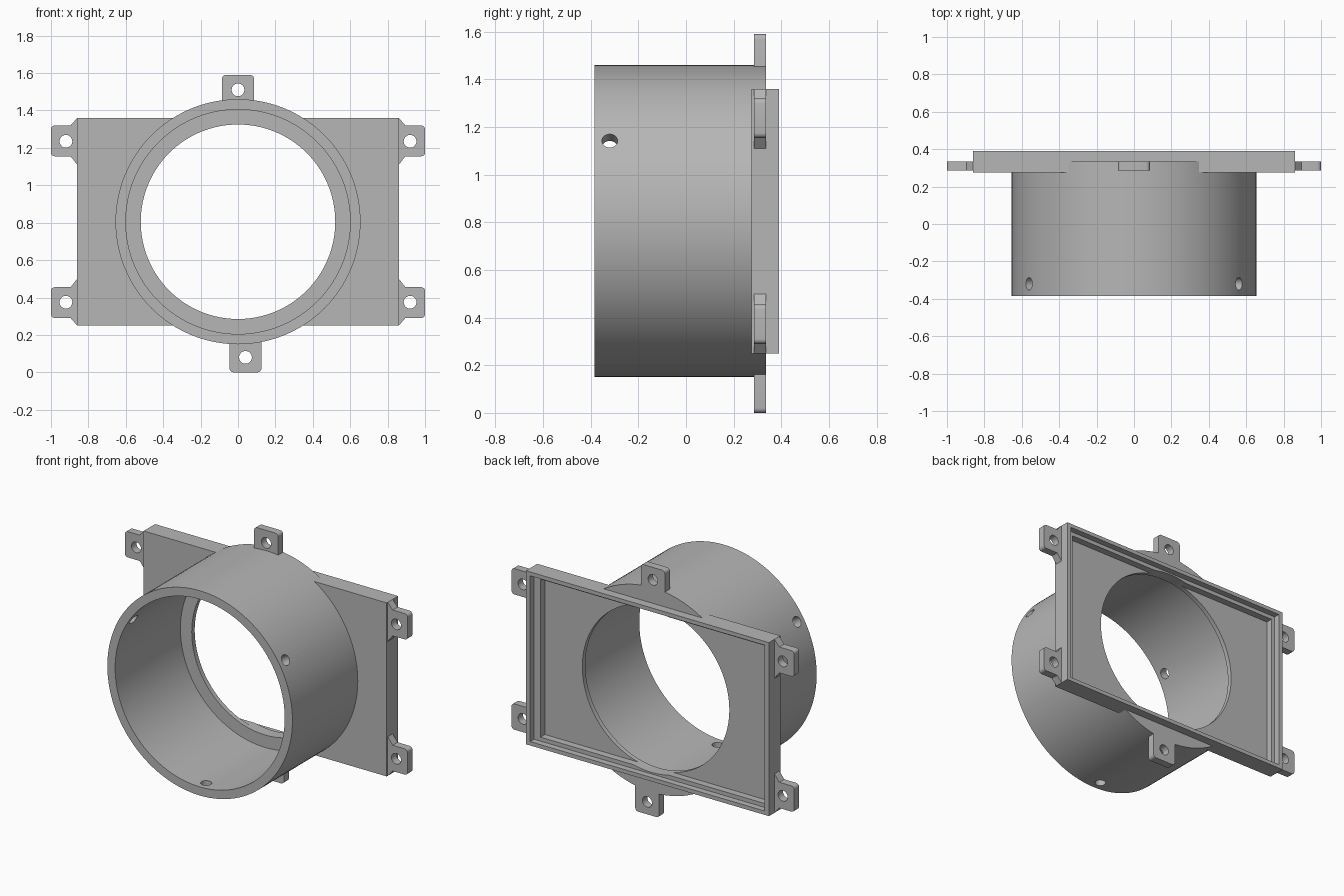
import bpy, bmesh, math
from mathutils import Matrix

cube = bpy.data.objects.get("Cube")
if cube:
    bpy.data.objects.remove(cube, do_unlink=True)

grey = bpy.data.materials.new("plain grey")
grey.use_nodes = True
grey.diffuse_color = (0.47, 0.47, 0.47, 1)
grey.node_tree.nodes["Principled BSDF"].inputs["Base Color"].default_value = grey.diffuse_color

CZ = 0.805              # height of the tube axis
BACK, FRONT = 0.39, 0.275   # plate depth
TAB_Y = (0.285, 0.335)


def prism(name, pts, y0, y1, rounded=()):
    """Extrude an x-z outline from y0 to y1; round the corners listed by index."""
    bm = bmesh.new()
    low = [bm.verts.new((x, y0, z)) for x, z in pts]
    high = [bm.verts.new((x, y1, z)) for x, z in pts]
    n = len(pts)
    bm.faces.new(low)
    bm.faces.new(high[::-1])
    for i in range(n):
        bm.faces.new((low[i], high[i], high[(i + 1) % n], low[(i + 1) % n]))
    bm.edges.ensure_lookup_table()
    edges = [bm.edges.get((low[i], high[i])) for i in rounded]
    if edges:
        bmesh.ops.bevel(bm, geom=edges, offset=0.02, segments=5, profile=0.5, affect='EDGES')
    bmesh.ops.recalc_face_normals(bm, faces=bm.faces)
    return finish(name, bm)


def finish(name, bm):
    mesh = bpy.data.meshes.new(name)
    bm.to_mesh(mesh)
    bm.free()
    mesh.materials.append(grey)
    obj = bpy.data.objects.new(name, mesh)
    bpy.context.collection.objects.link(obj)
    return obj


def box(name, x0, x1, z0, z1, y0, y1, rounded=()):
    return prism(name, [(x0, z0), (x1, z0), (x1, z1), (x0, z1)], y0, y1, rounded)


def disc(name, x, z, r, y0, y1, n=128):
    ring = [(x + r * math.cos(math.tau * i / n), z + r * math.sin(math.tau * i / n)) for i in range(n)]
    return prism(name, ring, y0, y1)


def combine(obj, tool, operation='DIFFERENCE'):
    mod = obj.modifiers.new("cut", 'BOOLEAN')
    mod.object, mod.operation, mod.solver = tool, operation, 'EXACT'
    select(obj)
    bpy.ops.object.modifier_apply(modifier=mod.name)
    bpy.data.objects.remove(tool, do_unlink=True)


def select(obj):
    bpy.ops.object.select_all(action='DESELECT')
    obj.select_set(True)
    bpy.context.view_layer.objects.active = obj


# Plate merged with the round duct
body = box("duct_and_plate", -0.86, 0.86, CZ - 0.555, CZ + 0.555, FRONT, BACK)
combine(body, disc("tube", 0, CZ, 0.655, -0.385, 0.335), 'UNION')

# Bore, narrower opening and stepped recess in the back
combine(body, disc("bore", 0, CZ, 0.60, -0.5, FRONT))
combine(body, box("outer_recess", -0.83, 0.83, CZ - 0.53, CZ + 0.53, 0.35, 0.5))
combine(body, box("inner_recess", -0.805, 0.785, CZ - 0.505, CZ + 0.505, 0.305, 0.5))
combine(body, disc("opening", 0, CZ, 0.52, 0, 0.5))

# Three radial screw holes near the front of the duct
for degrees in (31, 149, 270):
    a = math.radians(degrees)
    bm = bmesh.new()
    place = (Matrix.Translation((0.63 * math.cos(a), -0.32, CZ + 0.63 * math.sin(a)))
             @ Matrix.Rotation(math.pi / 2 - a, 4, 'Y'))
    bmesh.ops.create_cone(bm, cap_ends=True, segments=32, radius1=0.033, radius2=0.033,
                          depth=0.2, matrix=place)
    combine(body, finish("screw_hole", bm))
parts = [body]


def drill(tab, x, z):
    combine(tab, disc("tab_hole", x, z, 0.034, 0.2, 0.4, 40))
    parts.append(tab)


# Top tab and offset bottom tab
drill(box("top_tab", -0.085, 0.085, 1.44, 1.59, *TAB_Y, (2, 3)), 0, 1.51)
drill(box("bottom_tab", -0.045, 0.125, 0, 0.17, *TAB_Y, (0, 1)), 0.04, 0.08)

# Four flared corner tabs
outline = [(0.85, 0.555), (0.86, 0.555), (0.895, 0.515), (1, 0.515),
           (1, 0.35), (0.895, 0.35), (0.86, 0.305), (0.85, 0.305)]
for sx, side in ((1, "left"), (-1, "right")):
    for sz, level in ((1, "upper"), (-1, "lower")):
        pts = [(sx * x, CZ + sz * z) for x, z in outline]
        drill(prism(f"{level}_{side}_tab", pts, *TAB_Y, (3, 4)), sx * 0.92, CZ + sz * 0.43)

for part in parts:
    select(part)
    bpy.ops.object.shade_smooth_by_angle(angle=math.radians(30))
